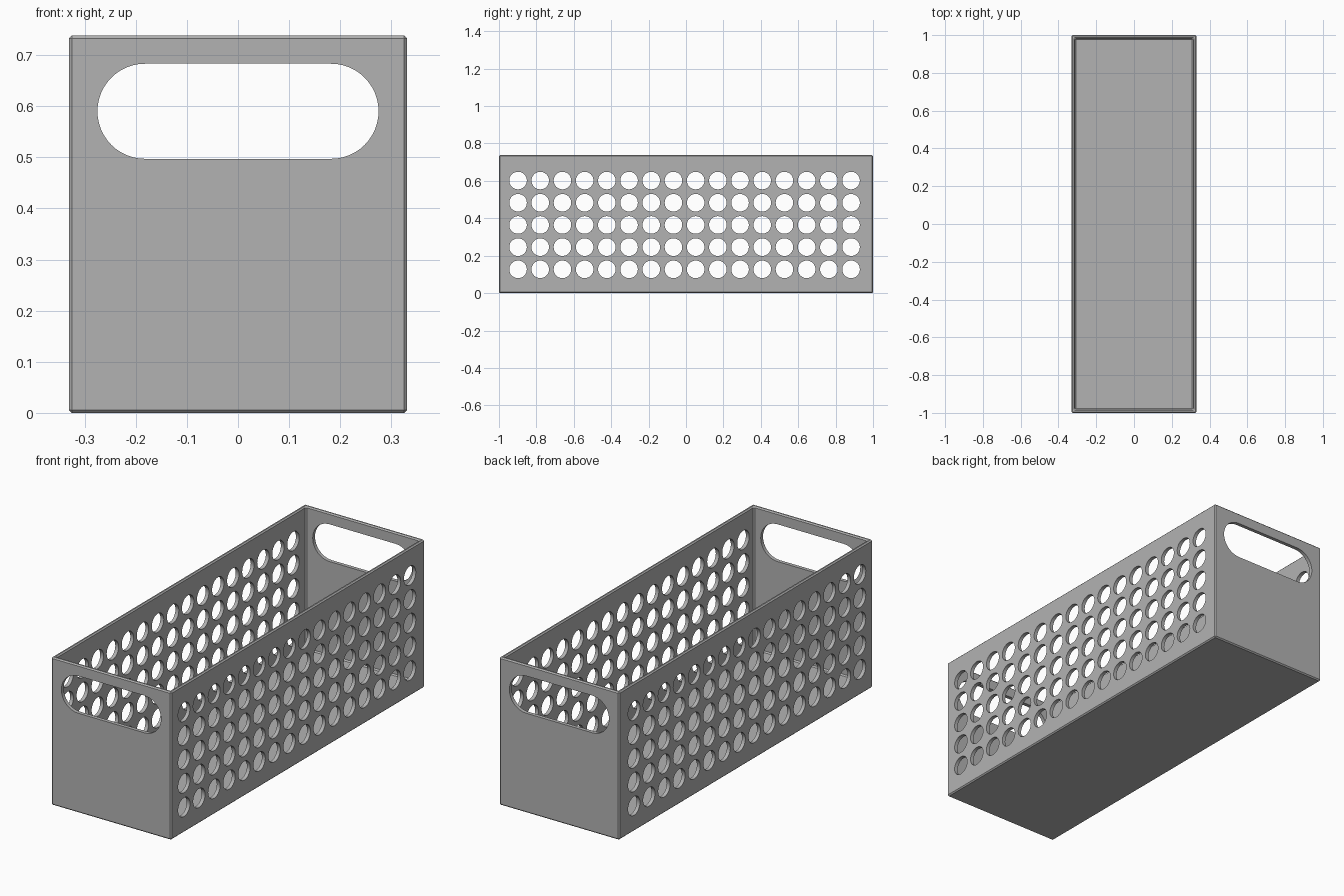
import bpy, bmesh
from math import pi, cos, sin
from mathutils import Vector

cube = bpy.data.objects.get("Cube")
if cube:
    bpy.data.objects.remove(cube, do_unlink=True)

HALF_X, HALF_Y, HEIGHT = 0.331, 1.0, 0.738
WALL, CHAMFER = 0.026, 0.006

grey = bpy.data.materials.new("grey plastic")
grey.use_nodes = True
colour = (0.45, 0.45, 0.45, 1)
grey.diffuse_color = colour
grey.node_tree.nodes["Principled BSDF"].inputs["Base Color"].default_value = colour


def add_object(name, bm):
    bmesh.ops.recalc_face_normals(bm, faces=bm.faces)
    mesh = bpy.data.meshes.new(name)
    bm.to_mesh(mesh)
    bm.free()
    mesh.materials.append(grey)
    obj = bpy.data.objects.new(name, mesh)
    bpy.context.collection.objects.link(obj)
    return obj


def add_prism(bm, outline, direction):
    """Extrude a closed outline of points along a direction."""
    face = bm.faces.new([bm.verts.new(p) for p in outline])
    new = bmesh.ops.extrude_face_region(bm, geom=[face])["geom"]
    bmesh.ops.translate(bm, vec=direction,
                        verts=[g for g in new if isinstance(g, bmesh.types.BMVert)])


# Open box: hollowed from the top, with every edge chamfered
bm = bmesh.new()
bmesh.ops.create_cube(bm, size=1)
for v in bm.verts:
    v.co = Vector((v.co.x * 2 * HALF_X, v.co.y * 2 * HALF_Y, (v.co.z + 0.5) * HEIGHT))
bm.normal_update()
top = max(bm.faces, key=lambda f: f.normal.z)
bmesh.ops.inset_region(bm, faces=[top], thickness=WALL)
new = bmesh.ops.extrude_face_region(bm, geom=[top])["geom"]
bmesh.ops.translate(bm, vec=(0, 0, WALL - HEIGHT),
                    verts=[g for g in new if isinstance(g, bmesh.types.BMVert)])
if top.is_valid:
    bmesh.ops.delete(bm, geom=[top], context="FACES_ONLY")
sharp = [e for e in bm.edges if e.calc_face_angle(0) > 0.5]
bmesh.ops.bevel(bm, geom=sharp, offset=CHAMFER, segments=1, affect="EDGES",
                profile=0.5, clamp_overlap=True)
basket = add_object("basket", bm)

# Grid of round holes through both long sides
bm = bmesh.new()
SIDES, RADIUS, PITCH = 32, 0.047, 0.1187
for col in range(16):
    for row in range(5):
        y, z = -0.898 + col * PITCH, 0.127 + row * PITCH
        ring = [(-0.5, y + RADIUS * cos(2 * pi * i / SIDES), z + RADIUS * sin(2 * pi * i / SIDES))
                for i in range(SIDES)]
        add_prism(bm, ring, (1, 0, 0))
holes = add_object("hole_cutter", bm)

# Rounded handle slots through both ends
bm = bmesh.new()
slot = []
for side in (1, -1):
    for i in range(25):
        a = -pi / 2 + pi * i / 24
        slot.append((side * (0.182 + 0.093 * cos(a)), -1.2, 0.59 + side * 0.093 * sin(a)))
add_prism(bm, slot, (0, 2.4, 0))
handles = add_object("handle_cutter", bm)

# Cut the openings, then discard the cutters
bpy.context.view_layer.objects.active = basket
basket.select_set(True)
for cutter in (holes, handles):
    mod = basket.modifiers.new(cutter.name, "BOOLEAN")
    mod.operation, mod.solver, mod.object = "DIFFERENCE", "EXACT", cutter
    bpy.ops.object.modifier_apply(modifier=mod.name)
    bpy.data.objects.remove(cutter, do_unlink=True)
bpy.ops.object.shade_smooth_by_angle(angle=0.5)
